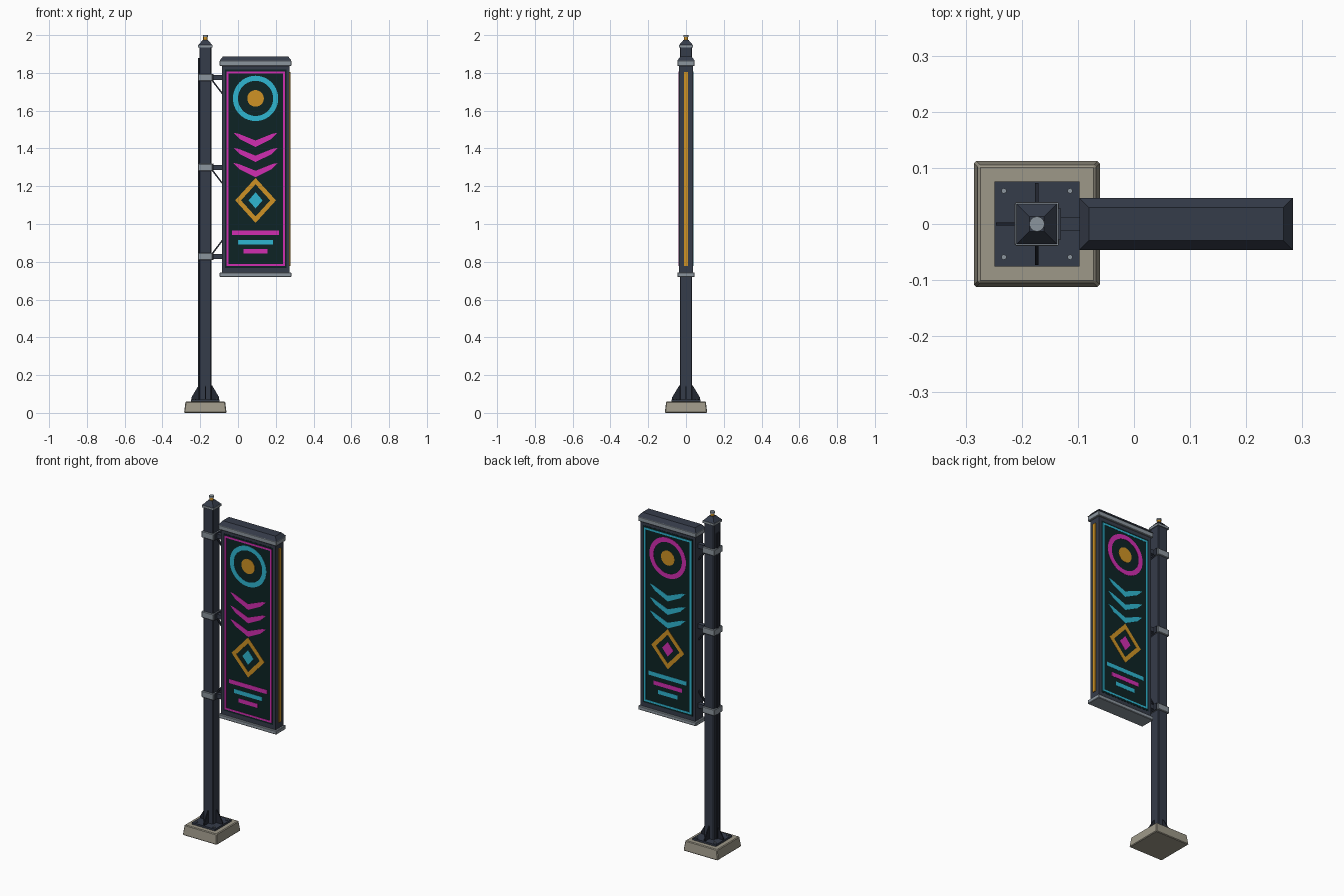
import bpy, bmesh, math
from mathutils import Matrix, Vector

if "Cube" in bpy.data.objects:
    bpy.data.objects.remove(bpy.data.objects["Cube"])


def mat(name, r, g, b):
    m = bpy.data.materials.new(name)
    m.diffuse_color = (r, g, b, 1)
    m.use_nodes = True
    m.node_tree.nodes["Principled BSDF"].inputs["Base Color"].default_value = m.diffuse_color
    return m


SLATE = mat("slate metal", 0.036, 0.045, 0.068)
DARK = mat("dark metal", 0.017, 0.021, 0.032)
STEEL = mat("light steel", 0.26, 0.30, 0.34)
STONE = mat("concrete", 0.34, 0.315, 0.25)
SCREEN = mat("dark screen", 0.004, 0.017, 0.018)
CYAN = mat("cyan glow", 0.028, 0.47, 0.64)
PINK = mat("magenta glow", 0.64, 0.027, 0.44)
GOLD = mat("amber", 0.62, 0.29, 0.018)

PX = -0.173   # pole axis
SX = 0.093    # sign axis


def finish(name, bm, material, bevel=0):
    bmesh.ops.recalc_face_normals(bm, faces=bm.faces)
    me = bpy.data.meshes.new(name)
    bm.to_mesh(me)
    bm.free()
    ob = bpy.data.objects.new(name, me)
    bpy.context.collection.objects.link(ob)
    me.materials.append(material)
    if bevel:
        b = ob.modifiers.new("bevel", 'BEVEL')
        b.width, b.segments = bevel, 1
    return ob


def frustum(name, cx, bottom, top, z0, z1, material, bevel=0, cy=0):
    """Box with separate bottom and top half sizes."""
    bm = bmesh.new()
    rings = []
    for (hx, hy), z in ((bottom, z0), (top, z1)):
        rings.append([bm.verts.new((cx + sx * hx, cy + sy * hy, z))
                      for sx, sy in ((-1, -1), (1, -1), (1, 1), (-1, 1))])
    bm.faces.new(rings[0])
    bm.faces.new(rings[1])
    for i in range(4):
        j = (i + 1) % 4
        bm.faces.new((rings[0][i], rings[0][j], rings[1][j], rings[1][i]))
    return finish(name, bm, material, bevel)


def box(name, x0, x1, hy, z0, z1, material, bevel=0, cy=0):
    h = ((x1 - x0) / 2, hy)
    return frustum(name, (x0 + x1) / 2, h, h, z0, z1, material, bevel, cy)


def disc(name, x, y, z0, z1, r, material, sides=16):
    bm = bmesh.new()
    bmesh.ops.create_cone(bm, cap_ends=True, segments=sides, radius1=r, radius2=r,
                          depth=z1 - z0, matrix=Matrix.Translation((x, y, (z0 + z1) / 2)))
    ob = finish(name, bm, material)
    if sides > 8:
        for p in ob.data.polygons:
            p.use_smooth = abs(p.normal.z) < 0.5
    return ob


def plate(name, outer, y0, y1, material, inner=None):
    """Extrude an xz outline along y; an inner outline of equal length makes a ring."""
    bm = bmesh.new()
    loops = [[[bm.verts.new((x, y, z)) for x, z in pts] for y in (y0, y1)]
             for pts in ([outer, inner] if inner else [outer])]
    n = len(outer)
    for a, b in loops:
        for i in range(n):
            j = (i + 1) % n
            bm.faces.new((a[i], a[j], b[j], b[i]))
    for side in (0, 1):
        if inner:
            o, k = loops[0][side], loops[1][side]
            for i in range(n):
                j = (i + 1) % n
                bm.faces.new((o[i], o[j], k[j], k[i]))
        else:
            bm.faces.new(loops[0][side])
    return finish(name, bm, material)


def rect(hw, z0, z1):
    return [(SX - hw, z0), (SX + hw, z0), (SX + hw, z1), (SX - hw, z1)]


def oval(rx, rz, z, n):
    return [(SX + rx * math.cos(2 * math.pi * i / n), z + rz * math.sin(2 * math.pi * i / n))
            for i in range(n)]


# Footing, base plate, bolts and gussets
frustum("concrete_footing", PX, (0.1125, 0.1125), (0.105, 0.105), 0, 0.06, STONE, 0.004)
box("base_plate", PX - 0.076, PX + 0.076, 0.076, 0.058, 0.071, SLATE)
for sx in (-1, 1):
    for sy in (-1, 1):
        bx, by = PX + sx * 0.059, sy * 0.059
        disc("bolt_washer", bx, by, 0.07, 0.073, 0.009, SLATE, 12)
        disc("bolt_head", bx, by, 0.07, 0.079, 0.005, STEEL, 6)
for i in range(4):
    g = plate("base_gusset", [(0.03, 0.07), (0.073, 0.07), (0.073, 0.083), (0.036, 0.145), (0.03, 0.145)],
              -0.003, 0.003, DARK)
    g.data.transform(Matrix.Translation((PX, 0, 0)) @ Matrix.Rotation(i * math.pi / 2, 4, 'Z'))

# Pole, cable cover and finial
box("pole", PX - 0.032, PX + 0.032, 0.032, 0.065, 1.94, SLATE, 0.004)
box("cable_cover", PX - 0.038, PX - 0.03, 0.012, 0.071, 1.88, DARK)
box("pole_cap_rim", PX - 0.038, PX + 0.038, 0.038, 1.935, 1.948, STEEL)
frustum("pole_cap", PX, (0.036, 0.036), (0.013, 0.013), 1.948, 1.975, SLATE)
disc("finial_stem", PX, 0, 1.973, 1.992, 0.011, GOLD)
disc("finial_top", PX, 0, 1.99, 2.0, 0.0135, STEEL)

# Three clamps with arm and diagonal strut
for z, d in ((1.775, -1), (1.30, -1), (0.828, 1)):
    box("pole_clamp", PX - 0.04, PX + 0.039, 0.039, z - 0.019, z + 0.019, STEEL, 0.003)
    box("clamp_flange", PX + 0.038, PX + 0.043, 0.028, z - 0.019, z + 0.019, SLATE)
    box("sign_arm", PX + 0.04, SX - 0.175, 0.012, z - 0.013, z + 0.013, SLATE)
    plate("arm_strut", [(-0.139, z + d * 0.018), (-0.129, z + d * 0.018),
                        (-0.082, z + d * 0.08), (-0.082, z + d * 0.092)], -0.005, 0.005, DARK)

# Sign cabinet with its top and bottom trims
box("sign_cabinet", SX - 0.179, SX + 0.179, 0.036, 0.735, 1.845, SLATE)
box("top_trim", SX - 0.19, SX + 0.19, 0.046, 1.837, 1.865, STEEL, 0.003)
frustum("top_cover", SX, (0.19, 0.046), (0.173, 0.029), 1.865, 1.887, SLATE)
box("bottom_trim", SX - 0.19, SX + 0.19, 0.046, 0.72, 0.743, STEEL, 0.003)
box("edge_light", SX + 0.178, SX + 0.185, 0.01, 0.778, 1.806, GOLD)

# Artwork on both faces, with the two accent colours swapped at the back
for s, a, b, side in ((-1, PINK, CYAN, "front"), (1, CYAN, PINK, "back")):
    y0, y1, y2 = s * 0.035, s * 0.0372, s * 0.0387

    def art(name, outer, material, inner=None):
        plate(side + "_" + name, outer, y0, y2, material, inner)

    plate(side + "_screen", rect(0.163, 0.768, 1.817), y0, y1, SCREEN)
    art("border", rect(0.155, 0.778, 1.807), a, rect(0.144, 0.789, 1.796))
    art("ring", oval(0.12, 0.12, 1.665, 40), b, oval(0.093, 0.093, 1.665, 40))
    art("disc", oval(0.044, 0.044, 1.665, 28), GOLD)
    for k in range(3):
        z = 1.408 - 0.08 * k
        art("chevron", [(SX + x, z + h) for x, h in
                        ((-0.117, 0.075), (-0.09, 0.07), (0, 0.034), (0.09, 0.07),
                         (0.117, 0.075), (0.083, 0.041), (0, 0), (-0.083, 0.041))], a)
    art("diamond_frame", oval(0.108, 0.119, 1.125, 4), GOLD, oval(0.077, 0.085, 1.125, 4))
    art("diamond_core", oval(0.037, 0.043, 1.125, 4), b)
    for hw, z, m in ((0.125, 0.953, a), (0.093, 0.903, b), (0.063, 0.855, a)):
        art("bar", rect(hw, z - 0.012, z + 0.012), m)
